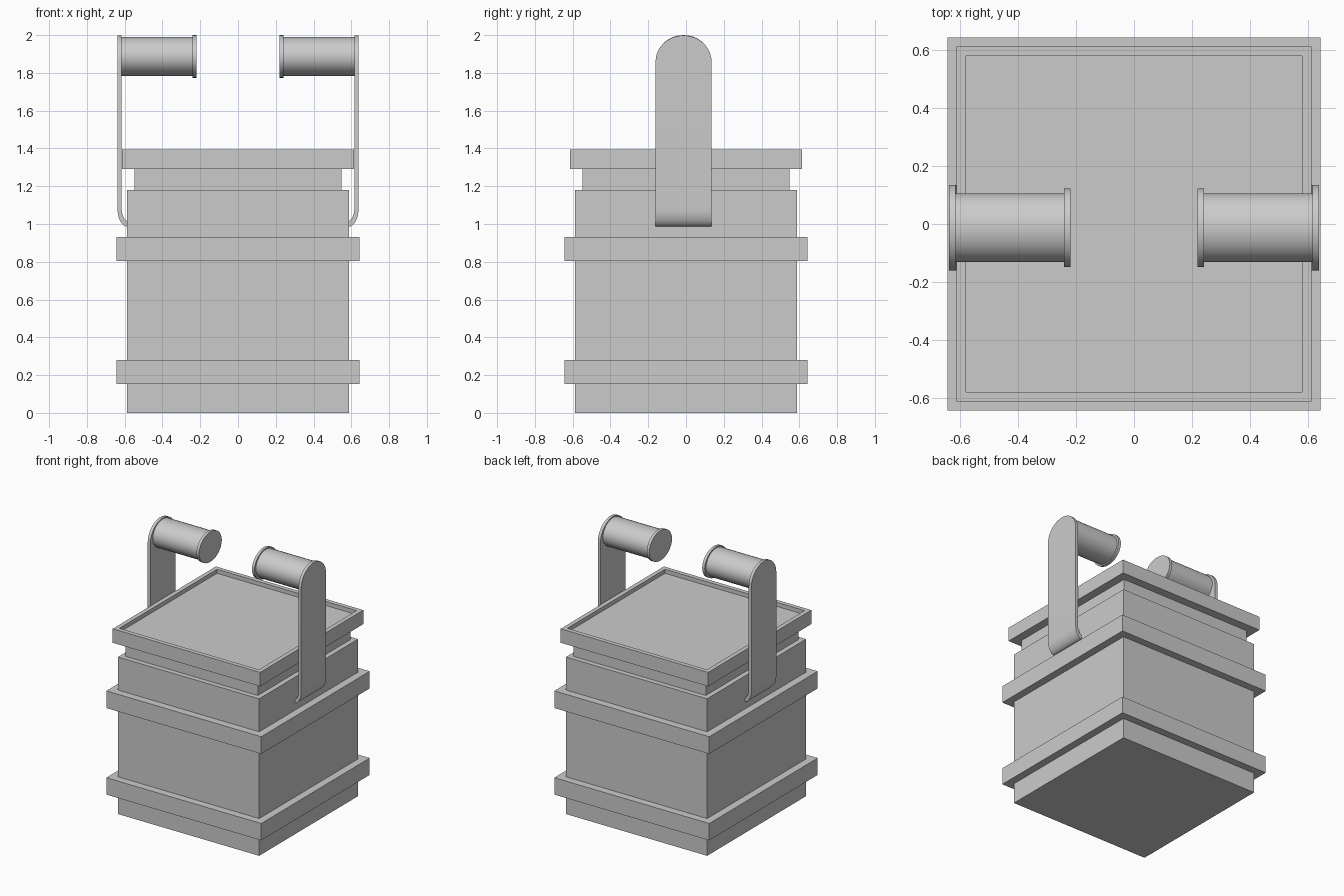
import bpy, bmesh, math

if "Cube" in bpy.data.objects:
    bpy.data.objects.remove(bpy.data.objects["Cube"])

CY = -0.013  # handles sit slightly forward of centre


def loft(name, rings, smooth=False, mirror=False):
    """Skin a list of equal-length vertex rings and close both ends."""
    bm = bmesh.new()
    rows = [[bm.verts.new(p) for p in ring] for ring in rings]
    n = len(rows[0])
    for a, b in zip(rows, rows[1:]):
        for i in range(n):
            j = (i + 1) % n
            bm.faces.new((a[i], a[j], b[j], b[i]))
    bm.faces.new(rows[0][::-1])
    bm.faces.new(rows[-1])
    bmesh.ops.recalc_face_normals(bm, faces=bm.faces)
    for f in bm.faces:
        f.smooth = smooth
    me = bpy.data.meshes.new(name)
    bm.to_mesh(me)
    bm.free()
    ob = bpy.data.objects.new(name, me)
    bpy.context.collection.objects.link(ob)
    if mirror:
        ob.modifiers.new("Mirror", 'MIRROR').use_axis[0] = True
    return ob


def square(h, z):
    return [(-h, -h, z), (h, -h, z), (h, h, z), (-h, h, z)]


def ellipse(x, ry, rz, z=1.887, n=32):
    return [(x, CY + ry * math.cos(2 * math.pi * i / n),
             z + rz * math.sin(2 * math.pi * i / n)) for i in range(n)]


def box(name, h, z0, z1):
    return loft(name, [square(h, z0), square(h, z1)])


# Container body, neck and two protruding bands
box("body", 0.587, 0, 1.18)
box("neck", 0.549, 1.18, 1.29)
box("lower_band", 0.644, 0.153, 0.28)
box("upper_band", 0.644, 0.803, 0.932)

# Lid with a shallow recessed top
loft("lid", [square(0.613, 1.29), square(0.613, 1.395),
             square(0.58, 1.395), square(0.58, 1.365)])

# Grips with end caps, mirrored left and right
sharp = [
    loft("grip", [ellipse(0.23, 0.119, 0.104), ellipse(0.62, 0.119, 0.104)], True, True),
    loft("grip_cap", [ellipse(0.22, 0.135, 0.113), ellipse(0.241, 0.135, 0.113)], True, True),
]

# Handle straps: bottom curls into the body, top is rounded
rows = []  # outer x, outer z, inner x, inner z, half width
for i in range(9):
    t = math.pi / 2 * (1 - i / 8)
    c, s = 1 - math.cos(t), math.sin(t)
    rows.append((0.638 - 0.055 * c, 1.08 - 0.095 * s,
                 0.616 - 0.05 * c, 1.08 - 0.073 * s, 0.148))
for i in range(13):
    t = math.pi / 2 * i / 12
    z = 1.86 + 0.138 * math.sin(t)
    rows.append((0.638, z, 0.616, z, max(0.148 * math.cos(t), 0.004)))
sharp.append(loft("handle_strap",
                  [[(xo, CY - w, zo), (xo, CY + w, zo), (xi, CY + w, zi), (xi, CY - w, zi)]
                   for xo, zo, xi, zi, w in rows], True, True))

# Smooth curved surfaces, crisp rims
for ob in sharp:
    bpy.ops.object.select_all(action='DESELECT')
    ob.select_set(True)
    bpy.context.view_layer.objects.active = ob
    bpy.ops.object.shade_smooth_by_angle(angle=math.radians(40))
